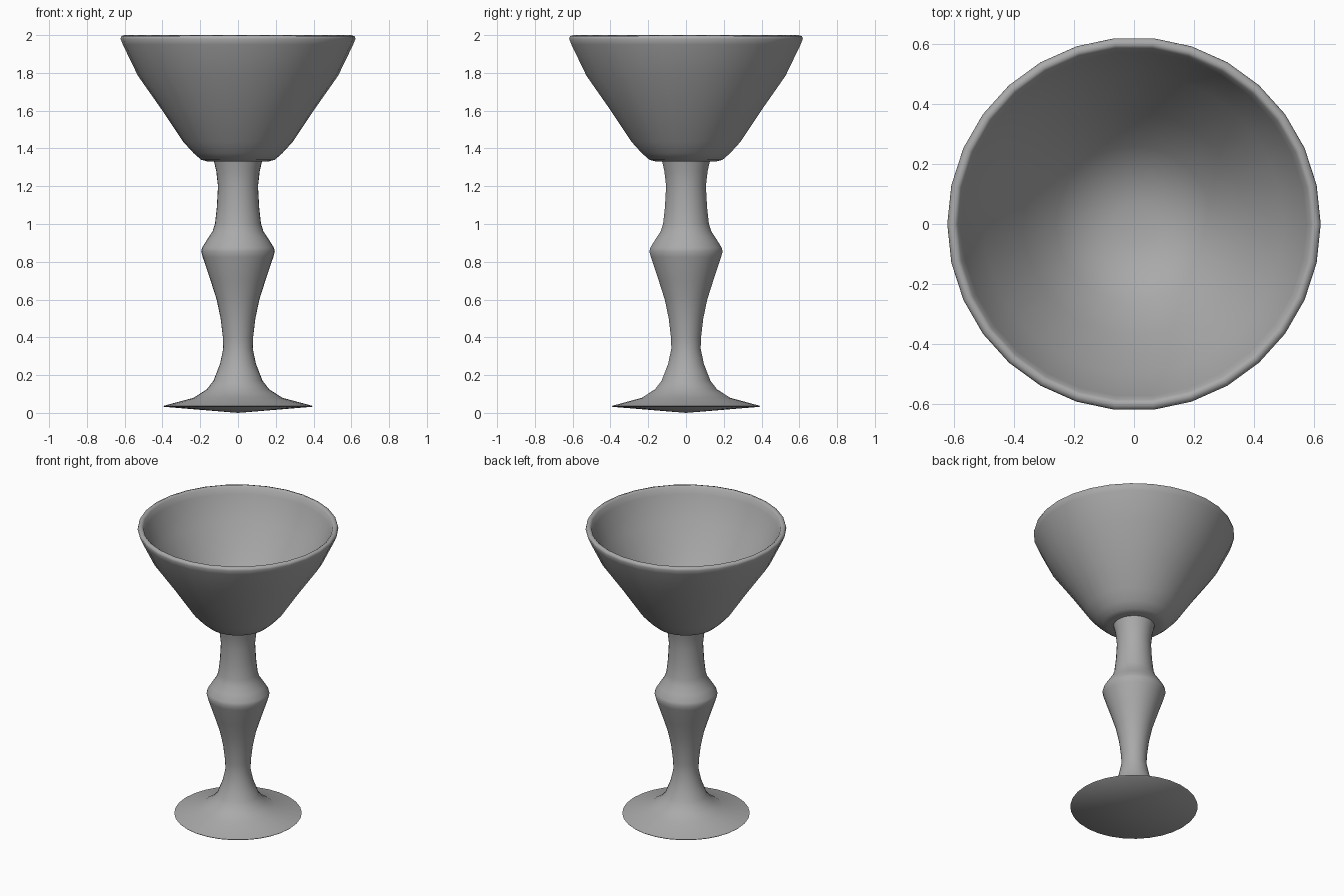
import bpy, bmesh, math

if "Cube" in bpy.data.objects:
    bpy.data.objects.remove(bpy.data.objects["Cube"])

SIDES = 30

grey = bpy.data.materials.new("plain_grey")
grey.use_nodes = True
colour = (0.4, 0.4, 0.4, 1)
grey.diffuse_color = colour
grey.node_tree.nodes["Principled BSDF"].inputs["Base Color"].default_value = colour


def lathe(name, profile, sharp=45):
    """Spin a (radius, height) profile around the vertical axis."""
    bm = bmesh.new()
    verts = [bm.verts.new((r, 0, z)) for r, z in profile]
    edges = [bm.edges.new(pair) for pair in zip(verts, verts[1:])]
    bmesh.ops.spin(bm, geom=verts + edges, cent=(0, 0, 0), axis=(0, 0, 1),
                   angle=math.tau, steps=SIDES, use_duplicate=False)
    bmesh.ops.remove_doubles(bm, verts=bm.verts, dist=0.0005)
    bmesh.ops.recalc_face_normals(bm, faces=bm.faces)
    mesh = bpy.data.meshes.new(name)
    bm.to_mesh(mesh)
    bm.free()
    mesh.materials.append(grey)
    obj = bpy.data.objects.new(name, mesh)
    bpy.context.collection.objects.link(obj)
    bpy.ops.object.select_all(action="DESELECT")
    obj.select_set(True)
    bpy.context.view_layer.objects.active = obj
    bpy.ops.object.shade_smooth_by_angle(angle=math.radians(sharp))
    return obj


# Flared bowl: underside, outer wall, rounded rim, inner wall, flat inner floor
lathe("bowl", [
    (0, 1.33), (0.12, 1.33), (0.165, 1.332), (0.195, 1.34), (0.235, 1.375),
    (0.29, 1.435), (0.40, 1.60), (0.53, 1.785), (0.61, 1.95), (0.622, 1.98),
    (0.618, 1.994), (0.60, 2.0), (0.588, 1.99), (0.575, 1.95), (0.50, 1.79),
    (0.37, 1.60), (0.26, 1.45), (0.16, 1.385), (0.07, 1.36), (0, 1.36)], 60)

# Turned stem with its collar, flowing into the spreading foot
lathe("stem_and_foot", [
    (0, 1.335), (0.128, 1.335), (0.115, 1.28), (0.106, 1.2), (0.112, 1.09),
    (0.122, 1.0), (0.135, 0.96), (0.165, 0.915), (0.19, 0.875), (0.195, 0.855),
    (0.187, 0.825), (0.145, 0.7), (0.113, 0.6), (0.092, 0.5), (0.08, 0.4),
    (0.078, 0.34), (0.095, 0.26), (0.13, 0.17), (0.165, 0.125), (0.235, 0.08),
    (0.395, 0.037), (0.39, 0.032), (0, 0)])
